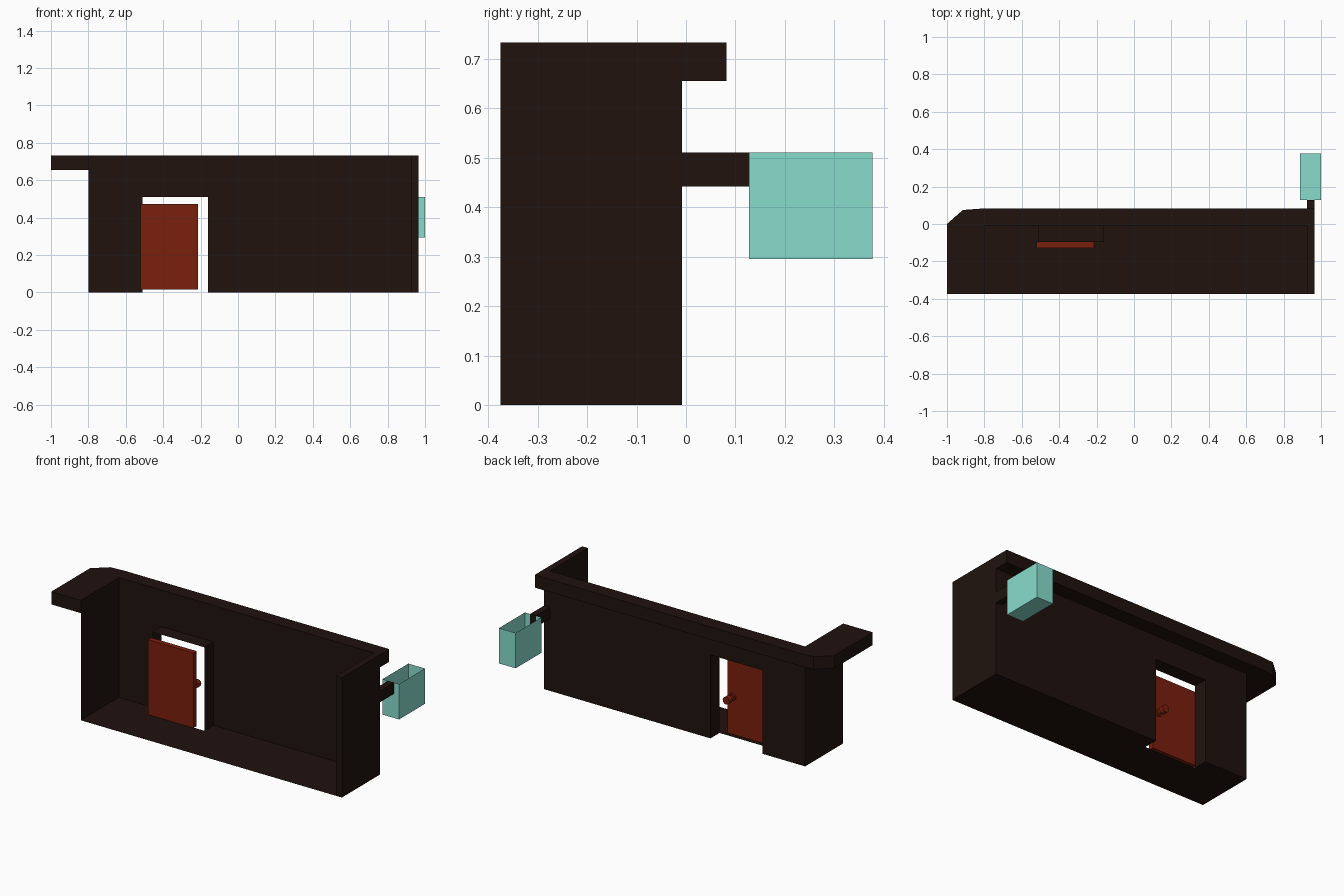
import bpy, bmesh, math
from mathutils import Vector, Matrix

if "Cube" in bpy.data.objects:
    bpy.data.objects.remove(bpy.data.objects["Cube"])


def material(name, rgb):
    m = bpy.data.materials.new(name)
    m.diffuse_color = (*rgb, 1)
    m.use_nodes = True
    m.node_tree.nodes["Principled BSDF"].inputs["Base Color"].default_value = m.diffuse_color
    return m


WOOD = material("dark_wood", (0.014, 0.006, 0.004))
RED = material("red_wood", (0.195, 0.014, 0.004))
TEAL = material("teal", (0.25, 0.72, 0.61))


def finish(name, bm, mat):
    me = bpy.data.meshes.new(name)
    bm.to_mesh(me)
    bm.free()
    ob = bpy.data.objects.new(name, me)
    bpy.context.collection.objects.link(ob)
    me.materials.append(mat)
    return ob


def box(name, lo, hi, mat, open_top=False):
    bm = bmesh.new()
    lo, hi = Vector(lo), Vector(hi)
    bmesh.ops.create_cube(bm, size=1, matrix=Matrix.Translation((lo + hi) / 2)
                          @ Matrix.Diagonal((*(hi - lo), 1)))
    if open_top:
        bmesh.ops.delete(bm, geom=[f for f in bm.faces if f.normal.z > 0.9], context='FACES_ONLY')
    return finish(name, bm, mat)


def sheet(name, points, mat, extrude=None):
    """Flat outline, optionally extruded into a solid."""
    bm = bmesh.new()
    face = bm.faces.new([bm.verts.new(p) for p in points])
    if extrude:
        res = bmesh.ops.extrude_face_region(bm, geom=[face], use_keep_orig=True)
        bmesh.ops.translate(bm, vec=extrude,
                            verts=[v for v in res["geom"] if isinstance(v, bmesh.types.BMVert)])
        bmesh.ops.recalc_face_normals(bm, faces=bm.faces[:])
    return finish(name, bm, mat)


def rod(name, center, radius, depth, mat):
    bm = bmesh.new()
    bmesh.ops.create_cone(bm, cap_ends=True, segments=12, radius1=radius, radius2=radius, depth=depth,
                          matrix=Matrix.Translation(center) @ Matrix.Rotation(math.pi / 2, 4, 'X'))
    return finish(name, bm, mat)


L, R = -0.80, 0.965            # ends of the counter body
F, B = -0.375, -0.008          # open side, customer side
LIP = 0.655                    # underside of the counter top
TOP = 0.733
D0, D1, DZ, DY = -0.51, -0.16, 0.51, -0.095   # doorway

# thin body panels, with the doorway cut out of wall and floor
sheet("counter_wall", [(L, B, 0), (L, B, LIP), (R, B, LIP), (R, B, 0),
                       (D1, B, 0), (D1, B, DZ), (D0, B, DZ), (D0, B, 0)], WOOD)
sheet("floor_panel", [(L, F, 0), (R, F, 0), (R, B, 0), (D1, B, 0),
                      (D1, DY, 0), (D0, DY, 0), (D0, B, 0), (L, B, 0)], WOOD)
sheet("left_panel", [(L, F, 0), (L, B, 0), (L, B, LIP), (L, F, LIP)], WOOD)
box("right_panel", (0.925, F, 0), (R, B, TOP), WOOD)

# door reveal
for name, x in (("left_jamb", D0), ("right_jamb", D1)):
    sheet(name, [(x, DY, 0), (x, B, 0), (x, B, DZ), (x, DY, DZ)], WOOD)
sheet("door_header", [(D0, DY, DZ), (D1, DY, DZ), (D1, B, DZ), (D0, B, DZ)], WOOD)

# L-shaped counter top with a chamfered corner
outline = [(-1, F), (-1, 0), (-0.915, 0.075), (-0.82, 0.082), (R, 0.082), (R, B), (L, B), (L, F)]
sheet("counter_top", [(x, y, LIP) for x, y in outline], WOOD, (0, 0, TOP - LIP))

# door and knob
box("door", (-0.52, -0.127, 0.015), (-0.213, -0.095, 0.473), RED)
rod("knob_plate", (-0.25, -0.09, 0.245), 0.022, 0.012, RED)
rod("knob_neck", (-0.25, -0.07, 0.245), 0.013, 0.05, RED)
rod("knob", (-0.25, -0.045, 0.245), 0.023, 0.03, RED)

# bracket and open bin
box("bin_bracket", (0.925, B, 0.442), (R, 0.127, 0.511), WOOD)
box("bin", (0.888, 0.127, 0.295), (1.0, 0.377, 0.511), TEAL, open_top=True)
